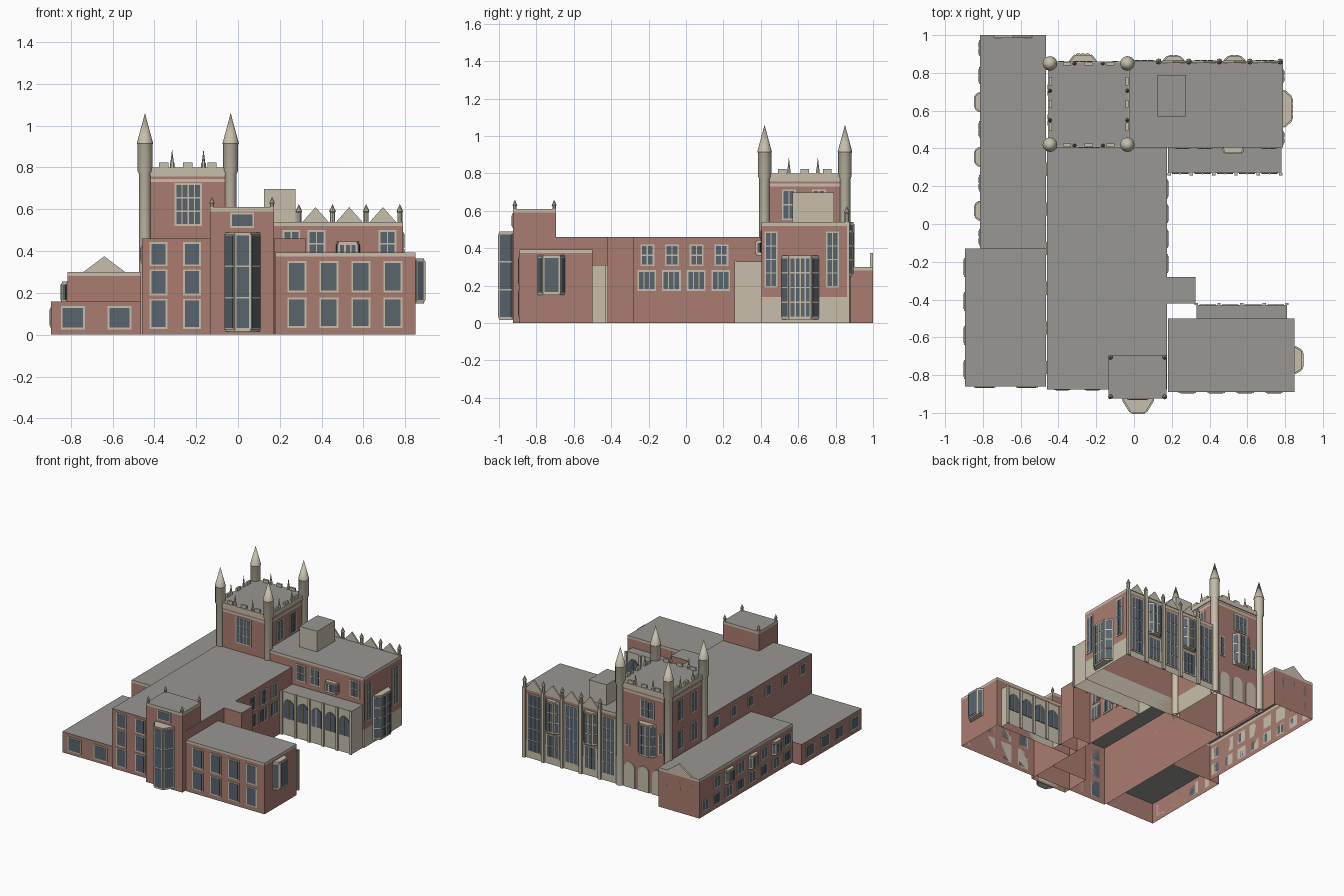
import bpy
import bmesh
from math import sin, cos, pi
from mathutils import Vector

default_cube = bpy.data.objects.get("Cube")
if default_cube:
    bpy.data.objects.remove(default_cube)


def make_material(name, red, green, blue):
    material = bpy.data.materials.new(name)
    material.use_nodes = True
    colour = (red, green, blue, 1)
    material.diffuse_color = colour
    material.node_tree.nodes["Principled BSDF"].inputs["Base Color"].default_value = colour
    return material


BRICK, STONE, ROOF, GLASS = range(4)
MATERIALS = [
    make_material("red brick", 0.4, 0.2, 0.16),
    make_material("cream stone", 0.57, 0.52, 0.41),
    make_material("grey roof", 0.32, 0.31, 0.29),
    make_material("window glass", 0.1, 0.125, 0.155),
]


def finish(name, bm, fix_normals=True):
    if fix_normals:
        bmesh.ops.recalc_face_normals(bm, faces=bm.faces)
    mesh = bpy.data.meshes.new(name)
    bm.to_mesh(mesh)
    bm.free()
    for material in MATERIALS:
        mesh.materials.append(material)
    obj = bpy.data.objects.new(name, mesh)
    bpy.context.collection.objects.link(obj)
    return obj


def extrude(bm, points, offset, material):
    """Solid prism from a flat outline."""
    near = [bm.verts.new(p) for p in points]
    far = [bm.verts.new(Vector(p) + offset) for p in points]
    faces = [bm.faces.new(near), bm.faces.new(far[::-1])]
    for i in range(len(near)):
        j = (i + 1) % len(near)
        faces.append(bm.faces.new((near[j], near[i], far[i], far[j])))
    for face in faces:
        face.material_index = material


def block(name, x0, x1, y0, y1, bands, roof=ROOF):
    """Open-bottomed building shell; bands are (top height, material) from the ground up."""
    bm = bmesh.new()
    corners = [(x0, y0), (x1, y0), (x1, y1), (x0, y1)]
    bottom = bands[0][2] if len(bands[0]) > 2 else 0
    ring = [bm.verts.new((x, y, bottom)) for x, y in corners]
    for band in bands:
        upper = [bm.verts.new((x, y, band[0])) for x, y in corners]
        for i in range(4):
            j = (i + 1) % 4
            bm.faces.new((ring[i], ring[j], upper[j], upper[i])).material_index = band[1]
        ring = upper
    bm.faces.new(ring).material_index = roof
    return finish(name, bm, False)


class Wall:
    """Vertical plane on which windows, arches and bays are placed."""

    def __init__(self, origin, along, out):
        self.origin, self.along, self.out = Vector(origin), Vector(along), Vector(out)

    def at(self, u, z, depth=0):
        return self.origin + self.along * u + self.out * depth + Vector((0, 0, z))

    def plate(self, bm, u0, u1, z0, z1, depth, material):
        outline = [self.at(u0, z0), self.at(u1, z0), self.at(u1, z1), self.at(u0, z1)]
        extrude(bm, outline, self.out * depth, material)

    def window(self, bm, u, width, z0, z1, cols=1, rows=1, frame=0.009, bar=0.006):
        left = u - width / 2
        self.plate(bm, left, left + width, z0, z1, 0.005, STONE)
        pane_w = (width - 2 * frame + bar) / cols
        pane_h = (z1 - z0 - 2 * frame + bar) / rows
        for c in range(cols):
            for r in range(rows):
                a, b = left + frame + c * pane_w, z0 + frame + r * pane_h
                self.plate(bm, a, a + pane_w - bar, b, b + pane_h - bar, 0.007, GLASS)

    def arch(self, bm, u, width, z0, spring, depth, material):
        half = width / 2
        outline = [self.at(u - half, z0), self.at(u + half, z0)]
        outline += [self.at(u + half * cos(pi * i / 8), spring + half * sin(pi * i / 8))
                    for i in range(9)]
        extrude(bm, outline, self.out * depth, material)

    def windows(self, name, centres, width, z0, z1, cols=1, rows=1):
        bm = bmesh.new()
        for u in centres:
            self.window(bm, u, width, z0, z1, cols, rows)
        finish(name, bm)

    def bay(self, name, u, width, depth, z0, z1, rows, front=0.5, cols=2):
        bm = bmesh.new()
        half, inner = width / 2, width * front / 2
        plan = [(u - half, 0), (u - inner, depth), (u + inner, depth), (u + half, 0)]
        corners = [self.at(p, z0, d) for p, d in plan]
        extrude(bm, corners, Vector((0, 0, z1 - z0)), STONE)
        for i in range(3):
            edge = corners[i + 1] - corners[i]
            along = edge.normalized()
            out = along.cross(Vector((0, 0, 1)))
            if out.dot(self.out) < 0:
                out = -out
            facet = Wall((corners[i].x, corners[i].y, 0), along, out)
            facet.window(bm, edge.length / 2, edge.length * 0.96, z0 + 0.01, z1 - 0.01,
                         cols if i == 1 else 1, rows, 0.006, 0.008)
        finish(name, bm)


def south(y): return Wall((0, y, 0), (1, 0, 0), (0, -1, 0))
def north(y): return Wall((0, y, 0), (1, 0, 0), (0, 1, 0))
def east(x): return Wall((x, 0, 0), (0, 1, 0), (1, 0, 0))
def west(x): return Wall((x, 0, 0), (0, 1, 0), (-1, 0, 0))


def spaced(first, step, count):
    return [first + step * i for i in range(count)]


def lathe(name, places, profile, sides=12):
    """Turned column or spike ending in a point, repeated at each place."""
    bm = bmesh.new()
    for x, y in places:
        rings = [[bm.verts.new((x + r * cos(2 * pi * i / sides), y + r * sin(2 * pi * i / sides), z))
                  for i in range(sides)] for r, z in profile[:-1]]
        tip = bm.verts.new((x, y, profile[-1][1]))
        for i in range(sides):
            j = (i + 1) % sides
            for low, high in zip(rings, rings[1:]):
                bm.faces.new((low[i], low[j], high[j], high[i]))
            bm.faces.new((rings[-1][i], rings[-1][j], tip))
    for face in bm.faces:
        face.material_index = STONE
    return finish(name, bm)


def gables(name, wall, centres, half, z0, z1, thickness):
    bm = bmesh.new()
    for u in centres:
        outline = [wall.at(u - half, z0), wall.at(u + half, z0), wall.at(u, z1)]
        extrude(bm, outline, -wall.out * thickness, STONE)
    finish(name, bm)


def arcade(name, wall, centres, width, z0, spring, pier_top):
    """Arched openings with panels below and slim piers between."""
    bm = bmesh.new()
    step = centres[1] - centres[0]
    for u in centres:
        wall.arch(bm, u, width, z0, spring, 0.004, GLASS)
        wall.plate(bm, u - 0.003, u + 0.003, z0, spring + width / 2, 0.007, STONE)
    for u in spaced(centres[0] - step / 2, step, len(centres) + 1):
        wall.plate(bm, u - 0.009, u + 0.009, 0, pier_top, 0.012, STONE)
    finish(name, bm)


# Main building masses
block("west_wing", -0.815, -0.465, -0.13, 1, [(0.28, BRICK), (0.3, STONE)])
block("southwest_wing", -0.895, -0.465, -0.86, -0.13, [(0.16, BRICK)])
block("central_block", -0.46, 0.175, -0.875, 0.405, [(0.46, BRICK)])
block("side_stair_block", 0.175, 0.325, -0.42, -0.28, [(0.46, BRICK)])
block("entrance_tower", -0.135, 0.173, -0.925, -0.695, [(0.59, BRICK), (0.61, STONE)])
block("southeast_wing", 0.18, 0.85, -0.89, -0.5, [(0.375, BRICK), (0.393, STONE)])
block("southeast_porch", 0.33, 0.81, -0.5, -0.43, [(0.31, STONE)])
block("northeast_wing", -0.03, 0.79, 0.405, 0.86, [(0.14, STONE), (0.52, BRICK), (0.54, STONE)])
block("northeast_porch", 0.18, 0.78, 0.27, 0.405, [(0.33, STONE)])
block("rooftop_room", 0.125, 0.275, 0.57, 0.79, [(0.698, STONE, 0.54)])
block("great_tower", -0.45, -0.03, 0.41, 0.855,
      [(0.73, BRICK), (0.745, STONE), (0.757, BRICK), (0.8, STONE)])

# Great tower turrets, battlements and spikes
turret_places = [(x, y) for x in (-0.445, -0.035) for y in (0.42, 0.85)]
turrets = lathe("corner_turrets", turret_places,
                [(0.029, 0), (0.029, 0.77), (0.036, 0.785), (0.036, 0.91), (0.039, 0.915), (0, 1.06)])
tower_sides = [(south(0.41), spaced(-0.355, 0.115, 3)), (north(0.855), spaced(-0.355, 0.115, 3)),
               (east(-0.03), spaced(0.515, 0.12, 3)), (west(-0.45), spaced(0.515, 0.12, 3))]
bm = bmesh.new()
for wall, centres in tower_sides:
    for u in centres:
        wall.plate(bm, u - 0.022, u + 0.022, 0.797, 0.823, -0.015, STONE)
    wall.plate(bm, centres[0] - 0.09, centres[2] + 0.09, 0.765, 0.8, 0.006, STONE)
finish("tower_battlements", bm)
spike_places = [(x, y) for x in (-0.315, -0.165) for y in (0.415, 0.85)]
spike_places += [(x, y) for x in (-0.445, -0.035) for y in (0.55, 0.705)]
lathe("tower_spikes", spike_places, [(0.011, 0.78), (0.011, 0.82), (0.008, 0.825), (0, 0.888)], 6)

# Great tower windows and doorway arches
south(0.41).windows("tower_south_window", [-0.238], 0.13, 0.52, 0.725, 4, 3)
for label, wall in (("east", east(-0.03)), ("west", west(-0.45))):
    wall.windows("tower_" + label + "_windows", [0.55, 0.71], 0.075, 0.55, 0.715, 2, 2)
west(-0.45).windows("tower_west_lower_windows", [0.55, 0.71], 0.075, 0.33, 0.48, 2, 2)
north(0.855).bay("tower_bay", -0.27, 0.145, 0.04, 0.29, 0.54, 3, 0.55, 3)
north(0.855).windows("tower_north_window", [-0.27], 0.12, 0.57, 0.71, 3, 2)
north(0.855).windows("tower_flank_windows", [-0.385, -0.1], 0.045, 0.32, 0.48, 1, 2)
bm = bmesh.new()
for u in spaced(-0.36, 0.12, 3):
    north(0.855).arch(bm, u, 0.09, 0, 0.15, 0.006, STONE)
finish("tower_doorway_arches", bm)

# Northeast wing: pilasters, gables, tall windows and bays
pilaster_x = spaced(0.13, 0.161, 5)
bm = bmesh.new()
for u in pilaster_x:
    north(0.86).plate(bm, u - 0.012, u + 0.012, 0, 0.54, 0.014, STONE)
finish("north_pilasters", bm)
lathe("north_finials", [(x, 0.86) for x in pilaster_x],
      [(0.012, 0.53), (0.012, 0.585), (0.016, 0.59), (0, 0.625)], 8)
gables("north_gables", north(0.865), spaced(0.21, 0.161, 4), 0.062, 0.54, 0.61, 0.012)
north(0.86).windows("north_tall_windows", [0.055, 0.371, 0.693], 0.115, 0.05, 0.5, 3, 5)
for number, u in enumerate((0.21, 0.532)):
    north(0.86).bay("north_bay_" + str(number), u, 0.11, 0.028, 0.25, 0.5, 3)
north(0.86).windows("north_low_windows", [0.21, 0.532], 0.11, 0.05, 0.23, 3, 2)
east(0.79).windows("east_tall_windows", [0.455, 0.783], 0.07, 0.19, 0.49, 2, 4)
east(0.79).bay("east_bay", 0.61, 0.195, 0.045, 0.02, 0.36, 4, 0.6, 4)
south(0.405).windows("northeast_south_windows", [0.255, 0.375, 0.715], 0.085, 0.37, 0.5, 2, 2)
south(0.405).bay("northeast_south_bay", 0.525, 0.105, 0.028, 0.36, 0.445, 1, 0.85, 3)
arcade("northeast_arcade", south(0.27), spaced(0.245, 0.118, 5), 0.085, 0.13, 0.235, 0.335)

# Entrance tower bay, window and corner finials
south(-0.925).bay("entrance_bay", 0.022, 0.165, 0.073, 0.015, 0.49, 3, 0.45, 1)
south(-0.925).windows("entrance_upper_window", [0.02], 0.115, 0.51, 0.585, 1, 1)
lathe("entrance_finials", [(x, y) for x in (-0.125, 0.163) for y in (-0.915, -0.705)],
      [(0.01, 0.59), (0.01, 0.625), (0.013, 0.63), (0, 0.66)], 8)

# Central block windows
for low, high in ((0.028, 0.172), (0.187, 0.313), (0.328, 0.443)):
    south(-0.875).windows("central_front_windows", [-0.38, -0.22], 0.085, low, high)
court_wall = east(0.175)
court_wall.windows("courtyard_lower_windows", spaced(-0.21, 0.132, 4), 0.1, 0.172, 0.283, 3, 1)
court_wall.windows("courtyard_upper_windows", spaced(-0.207, 0.132, 4), 0.075, 0.305, 0.42, 2, 2)
west(-0.46).windows("central_west_windows", spaced(-0.76, 0.21, 6), 0.07, 0.34, 0.425)

# Southeast wing windows, bay and porch
for low, high in ((0.033, 0.178), (0.203, 0.353)):
    south(-0.89).windows("southeast_front_windows", spaced(0.282, 0.153, 4), 0.092, low, high)
east(0.85).bay("southeast_bay", -0.72, 0.14, 0.04, 0.15, 0.365, 1, 0.65, 1)
arcade("southeast_arcade", north(-0.43), spaced(0.39, 0.12, 4), 0.088, 0.12, 0.215, 0.31)

# West and southwest wing windows, bays and gable
south(-0.86).windows("southwest_front_windows", [-0.79, -0.567], 0.115, 0.025, 0.137)
west(-0.895).windows("southwest_side_windows", spaced(-0.77, 0.18, 4), 0.1, 0.035, 0.13)
west(-0.815).windows("west_lower_windows", spaced(-0.07, 0.143, 8), 0.085, 0.035, 0.12, 2, 1)
west(-0.815).windows("west_upper_windows", spaced(-0.07, 0.285, 4), 0.085, 0.16, 0.25, 2, 1)
for number, y in enumerate((0.07, 0.355, 0.645)):
    west(-0.815).bay("west_bay_" + str(number), y, 0.1, 0.026, 0.15, 0.255, 1, 0.6)
for low, high in ((0.035, 0.125), (0.16, 0.255)):
    north(0.993).windows("west_wing_north_windows", spaced(-0.74, 0.1, 3), 0.07, low, high, 2, 1)
gables("west_wing_gable", north(1), [-0.64], 0.1, 0.3, 0.375, 0.015)

# Soften the round turrets only
bpy.context.view_layer.objects.active = turrets
turrets.select_set(True)
bpy.ops.object.shade_smooth_by_angle(angle=pi / 5)
